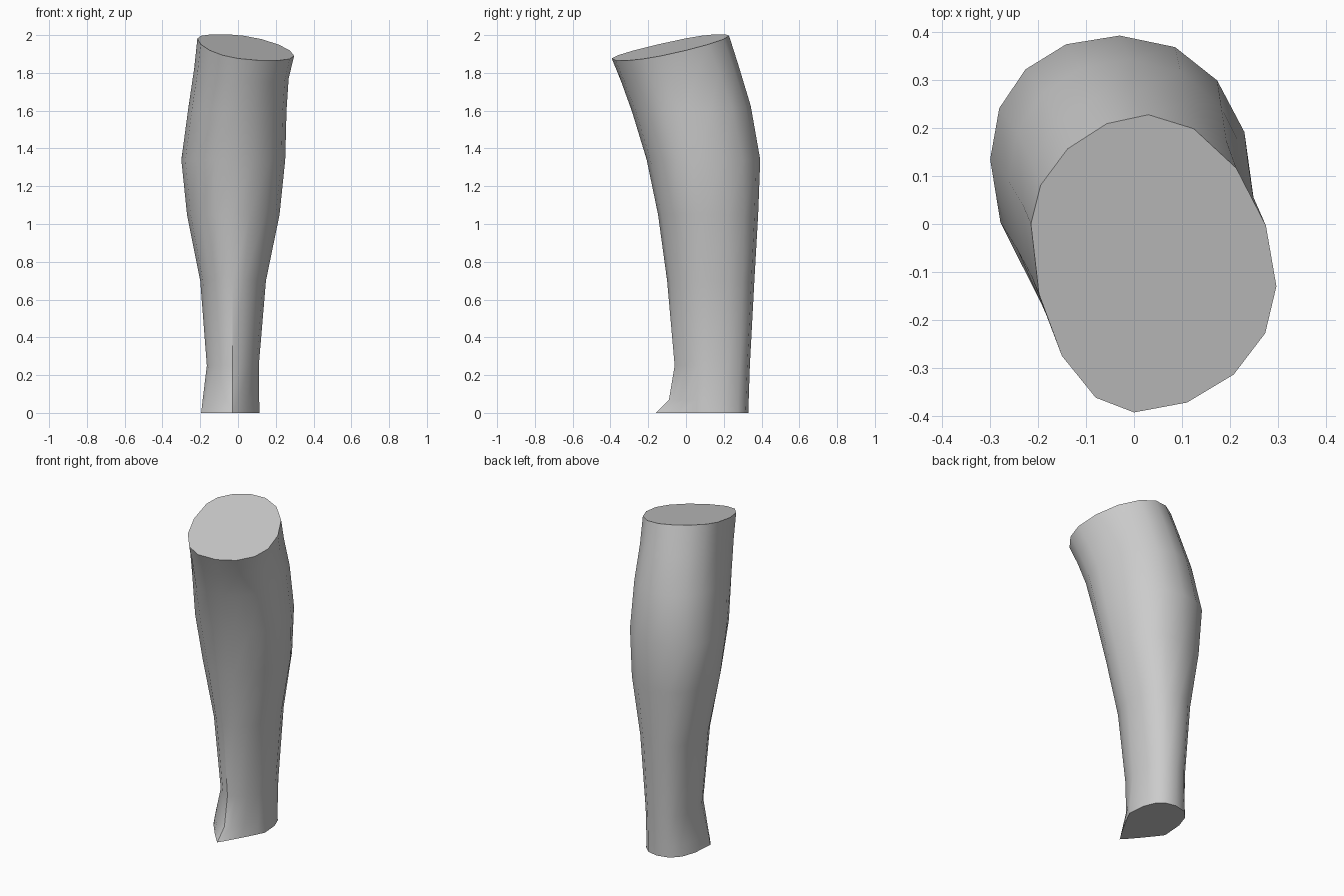
import bpy, bmesh
from math import cos, sin, pi, radians

cube = bpy.data.objects.get("Cube")
if cube:
    bpy.data.objects.remove(cube, do_unlink=True)

SIDES = 16

# Rings, bottom to top: height, tilt, then the left, back, right and front
# extreme points, then the roundness powers of the back and front halves
RINGS = [
    (0.00, 0.0, (-.195, .04), (-.03, .33), (.115, .10), (-.03, -.16), .80, 1.9),
    (0.07, 0.0, (-.187, .05), (-.03, .332), (.112, .10), (-.03, -.09), .80, 1.6),
    (0.25, 0.0, (-.165, .12), (-.03, .338), (.110, .12), (-.03, -.06), .80, 1.2),
    (0.70, 0.0, (-.200, .13), (-.03, .362), (.148, .12), (-.03, -.10), .85, 1.1),
    (1.05, 0.0, (-.270, .13), (-.03, .382), (.220, .10), (-.03, -.148), .88, 1.05),
    (1.34, 0.0, (-.300, .135), (-.03, .393), (.250, .05), (-.02, -.208), .92, 1.0),
    (1.61, 0.2, (-.262, .09), (-.01, .343), (.257, -.01), (-.01, -.287), .95, 1.0),
    (1.80, 0.6, (-.232, .04), (.01, .280), (.268, -.08), (0, -.345), 1.0, 1.0),
    (1.955, 1.0, (-.215, 0), (.03, .228), (.297, -.13), (0, -.393), 1.08, 1.03),
]


def ring_points(z, tilt, left, back, right, front, back_pow, front_pow):
    """Closed outline made of four quarter arcs through the extreme points."""
    for i in range(SIDES):
        a = 2 * pi * i / SIDES
        c, s = cos(a), sin(a)
        side = right if c > 0 else left
        end, power = (back, back_pow) if s > 0 else (front, front_pow)
        x = end[0] + (side[0] - end[0]) * abs(c) ** power
        y = side[1] + (end[1] - side[1]) * abs(s) ** power
        yield x, y, z + tilt * (0.2 * y - 0.13 * x)


# Lower leg: lofted rings closed by flat cut ends
bm = bmesh.new()
loops = [[bm.verts.new(p) for p in ring_points(*r)] for r in RINGS]
for low, high in zip(loops, loops[1:]):
    for i in range(SIDES):
        j = (i + 1) % SIDES
        bm.faces.new((low[i], low[j], high[j], high[i]))
bm.faces.new(loops[-1])
bm.faces.new(loops[0][::-1])
bmesh.ops.recalc_face_normals(bm, faces=bm.faces)
mesh = bpy.data.meshes.new("lower_leg")
bm.to_mesh(mesh)
bm.free()

leg = bpy.data.objects.new("lower_leg", mesh)
bpy.context.collection.objects.link(leg)

grey = bpy.data.materials.new("plain grey")
grey.use_nodes = True
colour = (0.6, 0.6, 0.6, 1)
grey.diffuse_color = colour
grey.node_tree.nodes["Principled BSDF"].inputs["Base Color"].default_value = colour
mesh.materials.append(grey)

bpy.ops.object.select_all(action="DESELECT")
leg.select_set(True)
bpy.context.view_layer.objects.active = leg
bpy.ops.object.shade_smooth_by_angle(angle=radians(35))
